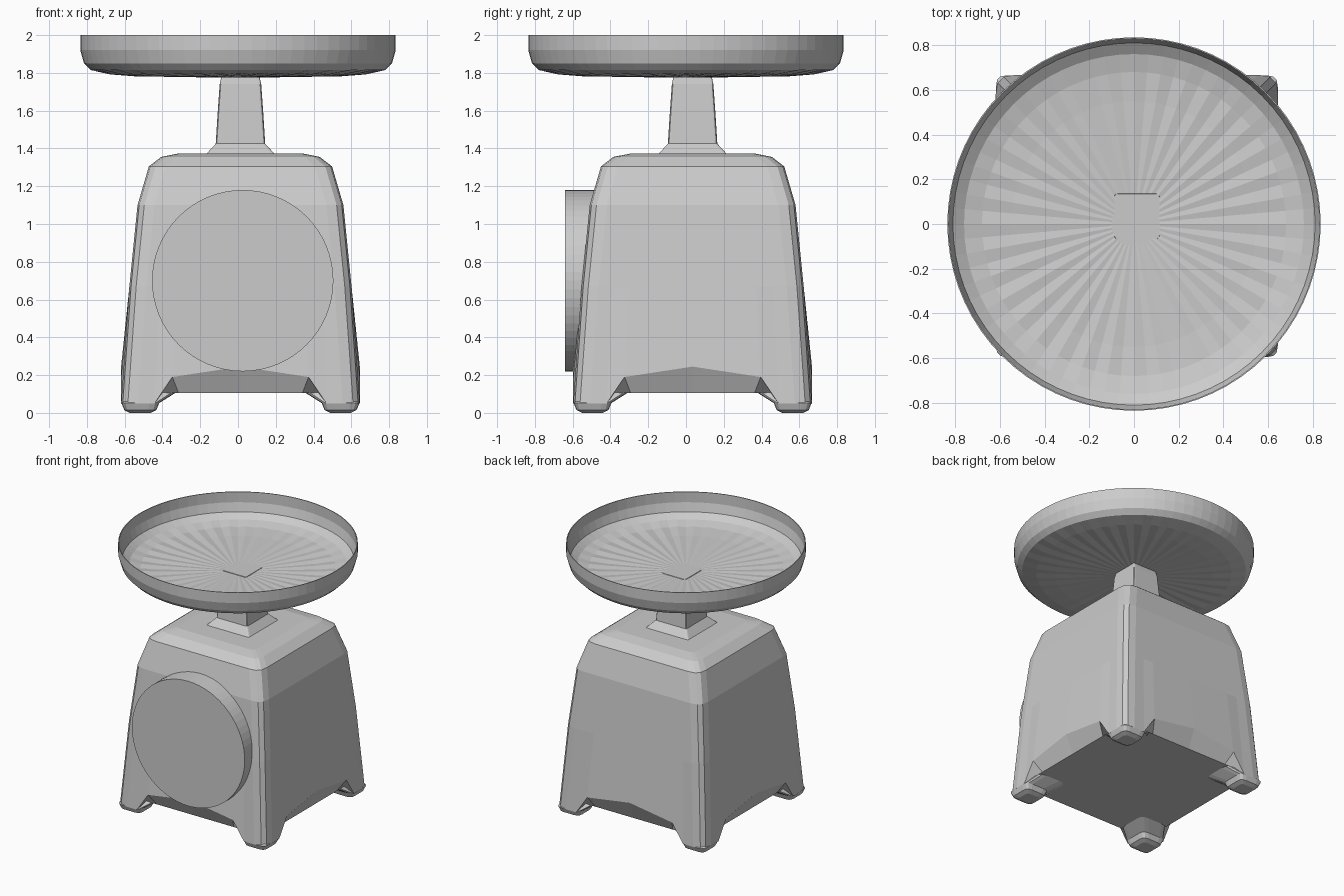
import bpy, bmesh, math
from mathutils import Matrix, Vector

cube = bpy.data.objects.get("Cube")
if cube:
    bpy.data.objects.remove(cube)

grey = bpy.data.materials.new("light_grey")
grey.use_nodes = True
COLOUR = (0.6, 0.6, 0.6, 1)
grey.diffuse_color = COLOUR
grey.node_tree.nodes["Principled BSDF"].inputs["Base Color"].default_value = COLOUR

CX, CY = 0.013, 0.035   # axis of the housing


def finish(name, bm):
    bmesh.ops.recalc_face_normals(bm, faces=bm.faces)
    mesh = bpy.data.meshes.new(name)
    bm.to_mesh(mesh)
    bm.free()
    mesh.materials.append(grey)
    obj = bpy.data.objects.new(name, mesh)
    bpy.context.collection.objects.link(obj)
    return obj


def square_ring(h, c, mids=()):
    """Square outline of half width h, corners rounded over c, extra points at mids * h."""
    side = [(m * h, -h) for m in mids]
    corner = [(h - c, -h), (h - c * 0.4, -h + c * 0.1),
              (h - c * 0.1, -h + c * 0.4)]
    pts = []
    for k in range(4):
        rot = Matrix.Rotation(k * math.pi / 2, 2)
        pts += [rot @ Vector(p) for p in side + corner]
        if not side or c < h:
            pts.append(rot @ Vector((h, -h + c)))
    return pts


def loft(name, rings):
    """Skin a list of closed rings of 3D points and cap both ends."""
    bm = bmesh.new()
    loops = [[bm.verts.new(p) for p in ring] for ring in rings]
    for low, high in zip(loops, loops[1:]):
        n = len(low)
        for i in range(n):
            j = (i + 1) % n
            bm.faces.new((low[i], low[j], high[j], high[i]))
    bm.faces.new(loops[0][::-1])
    bm.faces.new(loops[-1])
    return finish(name, bm)


def level(h, c, z, mids=(), cx=CX, cy=CY):
    return [(p.x + cx, p.y + cy, z) for p in square_ring(h, c, mids)]


# Housing: tapered rounded square with an arched lower edge on each side
MIDS = (-0.72, -0.57, 0, 0.57, 0.72)
ARCH = (0.05, 0.19, 0.245, 0.19, 0.05)
edge_z = (ARCH + (0.05,) * 4) * 4
rim = [(x, y, z) for (x, y, _), z in zip(level(0.632, 0.09, 0, MIDS), edge_z)]
rings = [level(0.575, 0.09, 0.105, MIDS), rim]
for h, c, z in [(0.588, 0.09, 0.67), (0.545, 0.09, 1.1), (0.485, 0.09, 1.305),
                (0.42, 0.08, 1.355), (0.335, 0.05, 1.372)]:
    rings.append(level(h, c, z, MIDS))
loft("housing", rings)

# Feet: faceted lumps under the four corners
for sx, x_name in ((-1, "right"), (1, "left")):
    for sy, y_name in ((-1, "front"), (1, "back")):
        rings = [level(h, h * 0.5, z, (), CX + sx * d, CY + sy * d)
                 for d, h, z in [(0.53, 0.055, 0), (0.53, 0.085, 0.015),
                                 (0.53, 0.1, 0.052), (0.45, 0.12, 0.115)]]
        loft(f"foot_{y_name}_{x_name}", rings)

# Column carrying the tray
loft("column", [level(h, 0.015, z) for h, z in [
    (0.18, 1.365), (0.18, 1.372), (0.131, 1.425), (0.12, 1.6),
    (0.11, 1.74), (0.1, 1.785)]])

# Dial drum on the front
bm = bmesh.new()
bmesh.ops.create_cone(bm, cap_ends=True, segments=64, radius1=0.48, radius2=0.48,
                      depth=0.2,
                      matrix=Matrix.Translation((0.025, -0.54, 0.7))
                      @ Matrix.Rotation(math.pi / 2, 4, "X"))
finish("dial", bm)

# Tray: thin round dish with a lightly fluted floor
SEGMENTS = 72
outer = [(0.1, 1.775, 0), (0.55, 1.786, 0.004), (0.68, 1.795, 0.003),
         (0.78, 1.815, 0), (0.815, 1.85, 0), (0.835, 1.92, 0), (0.835, 2, 0)]
inner = [(0.829, 2, 0), (0.829, 1.92, 0), (0.81, 1.855, 0), (0.76, 1.82, 0),
         (0.68, 1.801, 0.003), (0.55, 1.792, 0.004), (0.1, 1.781, 0)]
rings = []
for r, z, flute in outer + inner:
    rings.append([(r * math.cos(a), r * math.sin(a), z + flute * (-1) ** i)
                  for i, a in enumerate(2 * math.pi * k / SEGMENTS
                                        for k in range(SEGMENTS))])
loft("tray", rings)
